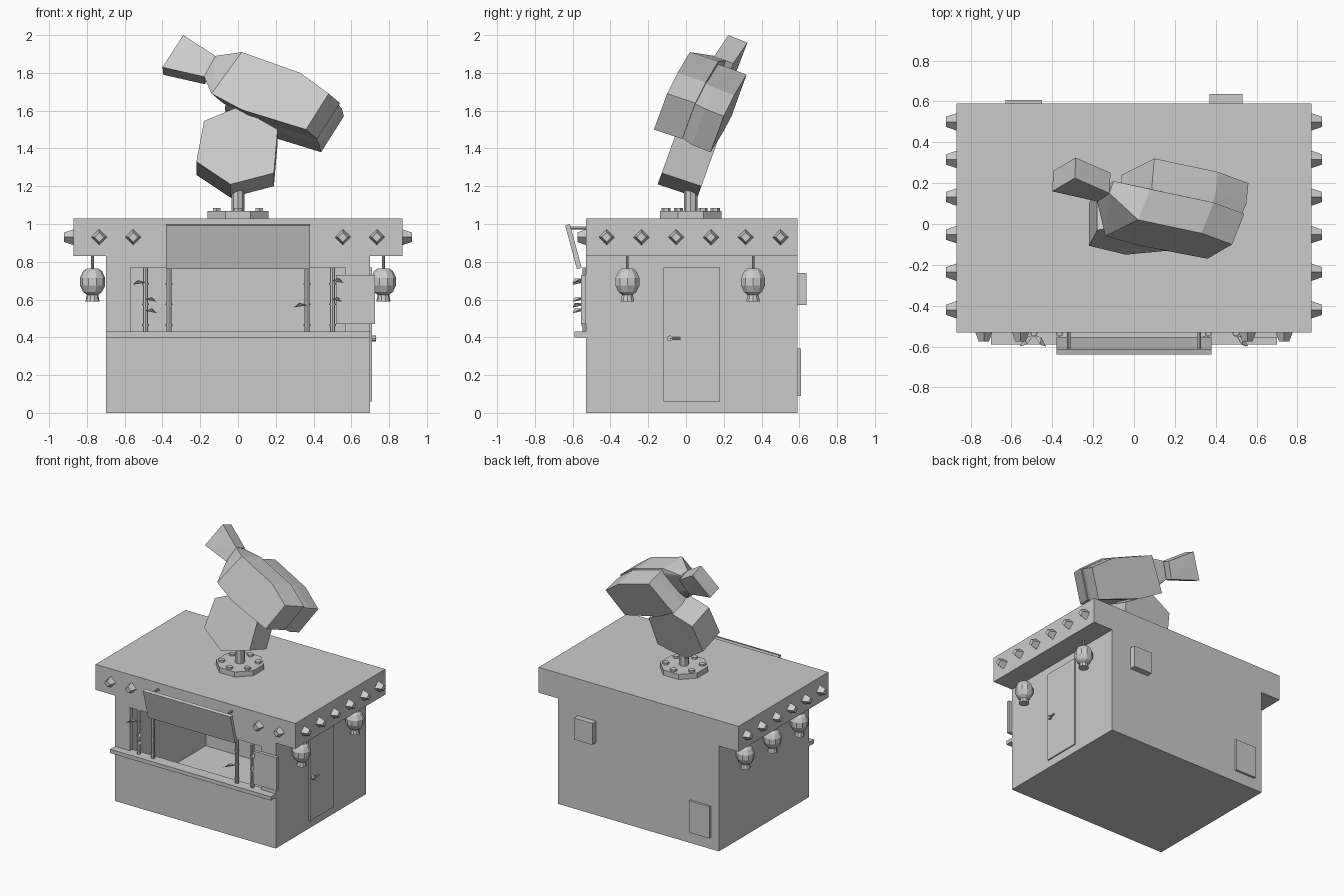
import bpy, bmesh, math
from mathutils import Vector, Matrix

if "Cube" in bpy.data.objects:
    bpy.data.objects.remove(bpy.data.objects["Cube"], do_unlink=True)

grey = bpy.data.materials.new("plain_grey")
grey.use_nodes = True
grey.diffuse_color = (0.6, 0.6, 0.6, 1)
grey.node_tree.nodes["Principled BSDF"].inputs["Base Color"].default_value = (0.6, 0.6, 0.6, 1)


def finish(name, bm):
    bmesh.ops.recalc_face_normals(bm, faces=bm.faces)
    mesh = bpy.data.meshes.new(name)
    bm.to_mesh(mesh)
    bm.free()
    mesh.materials.append(grey)
    ob = bpy.data.objects.new(name, mesh)
    bpy.context.scene.collection.objects.link(ob)
    return ob


def box(name, x, y, z, tilt=0):
    """Box from (min, max) ranges, optionally tilted about its own x axis."""
    bm = bmesh.new()
    lo, hi = Vector((x[0], y[0], z[0])), Vector((x[1], y[1], z[1]))
    m = Matrix.Translation((lo + hi) / 2) @ Matrix.Rotation(tilt, 4, 'X')
    bmesh.ops.create_cube(bm, size=1, matrix=m @ Matrix.Diagonal((*(hi - lo), 1)))
    return finish(name, bm)


def rod(name, a, b, r1, r2=None, sides=8, spin=0):
    """Straight cylinder or frustum between two points."""
    a, b = Vector(a), Vector(b)
    d = b - a
    m = Matrix.Translation((a + b) / 2) @ d.to_track_quat('Z', 'Y').to_matrix().to_4x4()
    bm = bmesh.new()
    bmesh.ops.create_cone(bm, cap_ends=True, segments=sides, radius1=r1,
                          radius2=r1 if r2 is None else r2, depth=d.length,
                          matrix=m @ Matrix.Rotation(spin, 4, 'Z'))
    return finish(name, bm)


def lathe(name, profile, at, sides=10):
    """Revolve (radius, height) points about a vertical axis."""
    bm = bmesh.new()
    rings = []
    for r, z in profile:
        rings.append([bm.verts.new((at[0] + r * math.cos(2 * math.pi * i / sides),
                                    at[1] + r * math.sin(2 * math.pi * i / sides), z))
                      for i in range(sides)])
    for p, q in zip(rings, rings[1:]):
        for i in range(sides):
            j = (i + 1) % sides
            bm.faces.new((p[i], p[j], q[j], q[i]))
    bm.faces.new(rings[0])
    bm.faces.new(rings[-1])
    return finish(name, bm)


def hull(name, points):
    bm = bmesh.new()
    for p in points:
        bm.verts.new(p)
    res = bmesh.ops.convex_hull(bm, input=bm.verts)
    loose = [v for v in bm.verts if not v.link_faces]
    bmesh.ops.delete(bm, geom=loose, context='VERTS')
    bmesh.ops.dissolve_limit(bm, angle_limit=0.03, verts=bm.verts, edges=bm.edges)
    return finish(name, bm)


def shifted(points, offset):
    return [Vector(p) + Vector(offset) for p in points]


# Hollow hut with a serving window
hut = box("hut_walls", (-0.70, 0.70), (-0.53, 0.59), (0, 0.83))
cutters = [box("room_cutter", (-0.68, 0.68), (-0.50, 0.57), (0.02, 0.82)),
           box("window_cutter", (-0.57, 0.57), (-0.7, -0.4), (0.43, 0.77))]
for c in cutters:
    c.hide_render = True
    mod = hut.modifiers.new(c.name, 'BOOLEAN')
    mod.operation, mod.solver, mod.object = 'DIFFERENCE', 'EXACT', c
bpy.context.view_layer.update()
cut_mesh = bpy.data.meshes.new_from_object(hut.evaluated_get(bpy.context.evaluated_depsgraph_get()))
hut.modifiers.clear()
hut.data = cut_mesh
for c in cutters:
    bpy.data.objects.remove(c, do_unlink=True)

box("roof", (-0.87, 0.87), (-0.53, 0.59), (0.83, 1.03))
box("counter", (-0.70, 0.70), (-0.59, -0.50), (0.40, 0.43))

# Awning leaning outward on two struts
box("awning", (-0.38, 0.38), (-0.609, -0.583), (0.76, 1.0), math.radians(15))
for x in (-0.32, 0.32):
    rod("awning_strut", (x, -0.62, 0.98), (x, -0.53, 0.98), 0.008)

# Sign and back wall boxes
box("sign", (0.52, 0.725), (-0.555, -0.53), (0.47, 0.73))
box("vent_box", (0.37, 0.53), (0.59, 0.637), (0.57, 0.74))
box("back_hatch", (-0.63, -0.45), (0.59, 0.608), (0.09, 0.34))

# Side door with lever handle
box("door", (0.70, 0.709), (-0.12, 0.18), (0.06, 0.77))
rod("door_knob", (0.70, -0.085, 0.395), (0.73, -0.085, 0.395), 0.016)
rod("door_lever", (0.725, -0.085, 0.395), (0.725, -0.03, 0.395), 0.007)

# Bamboo poles with joints and leaves
for x, leaves in ((-0.49, ((-0.07, 0.69), (0.06, 0.6), (0.06, 0.54))), (-0.365, ()),
                  (0.365, ((-0.07, 0.57),)), (0.5, ((0.06, 0.7), (0.05, 0.6)))):
    rod("bamboo_pole", (x, -0.535, 0.43), (x, -0.535, 0.77), 0.014)
    for z in (0.46, 0.57, 0.68):
        rod("bamboo_joint", (x, -0.535, z), (x, -0.535, z + 0.008), 0.018)
    for dx, z in leaves:
        hull("bamboo_leaf", [(x, -0.545, z), (x + dx * 0.5, -0.59, z + 0.012),
                             (x + dx * 0.6, -0.555, z + 0.012), (x + dx, -0.6, z - 0.012),
                             (x + dx * 0.55, -0.575, z + 0.004)])

# Diamond studs around the eaves
for x in (-0.735, -0.555, 0.555, 0.735):
    rod("front_stud", (x, -0.53, 0.93), (x, -0.575, 0.93), 0.042, 0.025, 4)
for side in (-1, 1):
    for i in range(6):
        y = -0.42 + i * 0.184
        rod("side_stud", (side * 0.87, y, 0.93), (side * 0.92, y, 0.93), 0.042, 0.025, 4)

# Hanging lanterns
lantern = [(0.007, 0.83), (0.007, 0.765), (0.03, 0.765), (0.05, 0.75), (0.067, 0.715),
           (0.067, 0.675), (0.05, 0.64), (0.03, 0.625), (0.038, 0.59)]
for x, y in ((0.77, -0.31), (0.77, 0.355), (-0.77, -0.31), (-0.77, 0.025), (-0.77, 0.36)):
    lathe("lantern", lantern, (x, y))

# Roof mount
cy = 0.025
rod("mount_plate", (0, cy, 1.03), (0, cy, 1.07), 0.175, sides=8, spin=math.pi / 8)
for i in range(6):
    a = math.pi / 3 * i + math.pi / 6
    bx, by = 0.13 * math.cos(a), cy + 0.13 * math.sin(a)
    rod("mount_bolt", (bx, by, 1.07), (bx, by, 1.085), 0.024, sides=6)
rod("mount_post", (0, cy, 1.07), (0, cy, 1.22), 0.035)

# Lower hexagonal block, leaning back
hexagon = [(x, -0.15 + (z - 1.21) * 0.36, z) for x, z in
           ((-0.18, 1.545), (0, 1.62), (0.21, 1.5), (0.19, 1.27), (-0.04, 1.21), (-0.22, 1.33))]
hull("lower_block", hexagon + shifted(hexagon, (0, 0.21, -0.07)))

# Large upper body in two layers
face = [(x, -0.17 - 0.066 * (x - 0.36) + 0.41 * (z - 1.5), z) for x, z in
        ((0.02, 1.91), (0.33, 1.8), (0.48, 1.69), (0.36, 1.5), (0.02, 1.605), (-0.14, 1.69))]
neck = [(-0.12, 0.15, 1.89), (-0.18, 0.11, 1.78)]
hull("upper_body_front", face + shifted(face, (0.06, 0.15, -0.05))
     + neck + shifted(neck, (0.02, 0.06, -0.025)))
centre = sum((Vector(p) for p in face), Vector()) / len(face)
inner = [centre + (Vector(p) - centre) * 0.95 for p in face]
hull("upper_body_back", shifted(inner, (0.06, 0.14, -0.05)) + shifted(face, (0.07, 0.2, -0.08))
     + shifted(face, (0.08, 0.3, -0.12)))

# Flared tail
tail = neck + [(-0.40, 0.16, 1.83), (-0.29, 0.225, 2.0)]
hull("tail", tail + shifted(tail, (0.005, 0.1, -0.04)))
